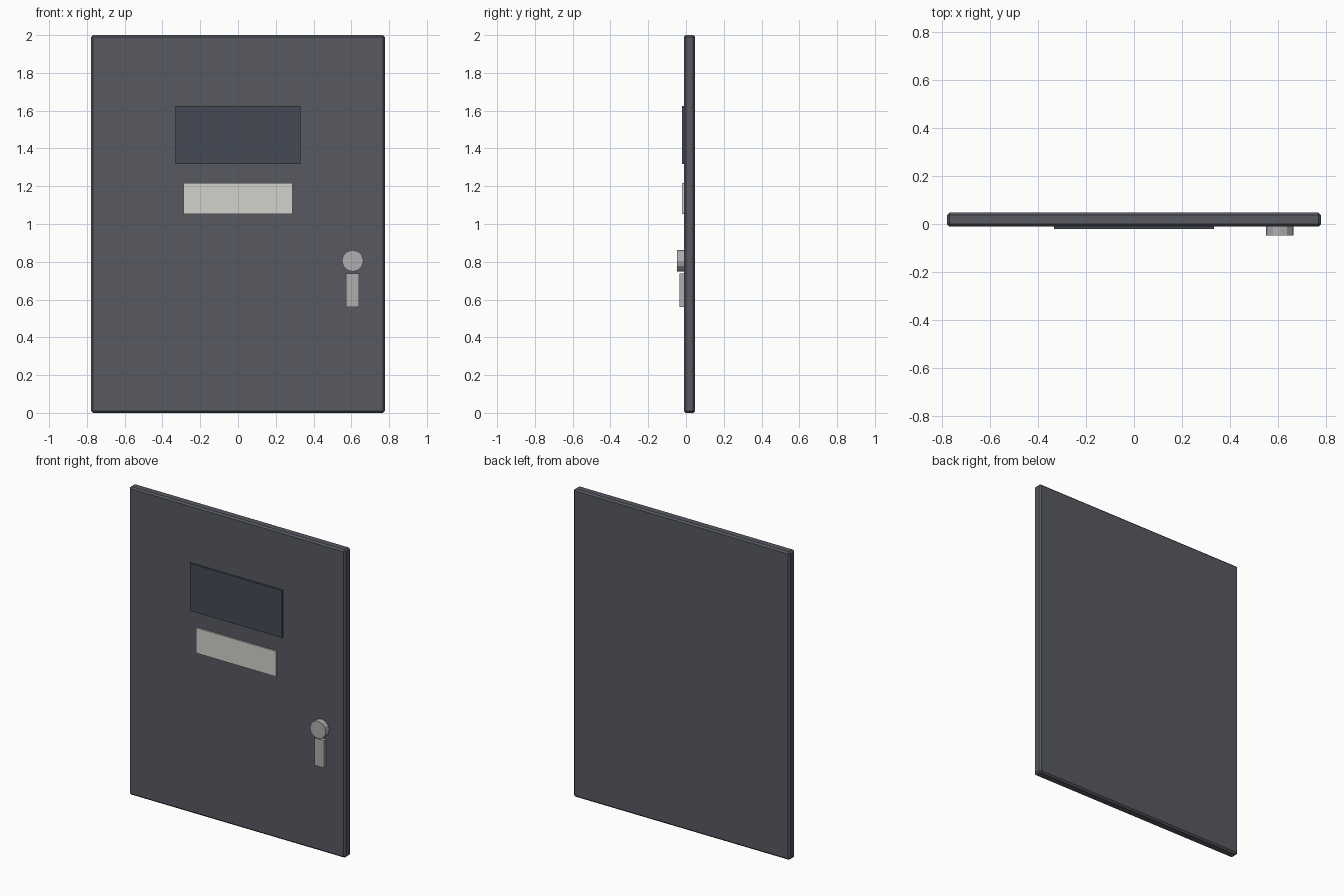
import bpy, math

if "Cube" in bpy.data.objects:
    bpy.data.objects.remove(bpy.data.objects["Cube"])

BACK, FACE = 0.048, -0.011   # back and front planes of the door slab


def paint(obj, name, rgb):
    mat = bpy.data.materials.get(name) or bpy.data.materials.new(name)
    mat.diffuse_color = (*rgb, 1)
    mat.use_nodes = True
    mat.node_tree.nodes["Principled BSDF"].inputs["Base Color"].default_value = mat.diffuse_color
    obj.data.materials.append(mat)


def box(name, x0, x1, y0, y1, z0, z1, bevel=0):
    bpy.ops.mesh.primitive_cube_add(
        size=1, location=((x0 + x1) / 2, (y0 + y1) / 2, (z0 + z1) / 2))
    obj = bpy.context.object
    obj.name = name
    obj.scale = (x1 - x0, y1 - y0, z1 - z0)
    bpy.ops.object.transform_apply(location=False, rotation=False, scale=True)
    if bevel:
        mod = obj.modifiers.new("chamfer", 'BEVEL')
        mod.width = bevel
        mod.segments = 1
    return obj


# Door slab with chamfered edges
slab = box("door_slab", -0.777, 0.777, FACE, BACK, 0, 2, 0.01)
paint(slab, "dark_steel", (0.095, 0.10, 0.12))

# Window and sign plate, thin panels on the front
window = box("window_panel", -0.332, 0.332, -0.021, FACE + 0.004, 1.318, 1.626)
paint(window, "dark_glass", (0.06, 0.067, 0.09))
plate = box("sign_plate", -0.288, 0.288, -0.020, FACE + 0.004, 1.054, 1.218)
paint(plate, "off_white", (0.65, 0.64, 0.60))

# Round knob facing the front
knob_front, knob_back = -0.048, FACE + 0.004
bpy.ops.mesh.primitive_cylinder_add(
    vertices=12, radius=0.057, depth=knob_back - knob_front,
    location=(0.607, (knob_front + knob_back) / 2, 0.805),
    rotation=(math.pi / 2, 0, 0))
knob = bpy.context.object
knob.name = "door_knob"
paint(knob, "metal", (0.43, 0.43, 0.43))

# Handle plate under the knob
handle = box("handle_plate", 0.573, 0.641, -0.034, FACE + 0.004, 0.561, 0.739)
paint(handle, "metal", (0.43, 0.43, 0.43))
